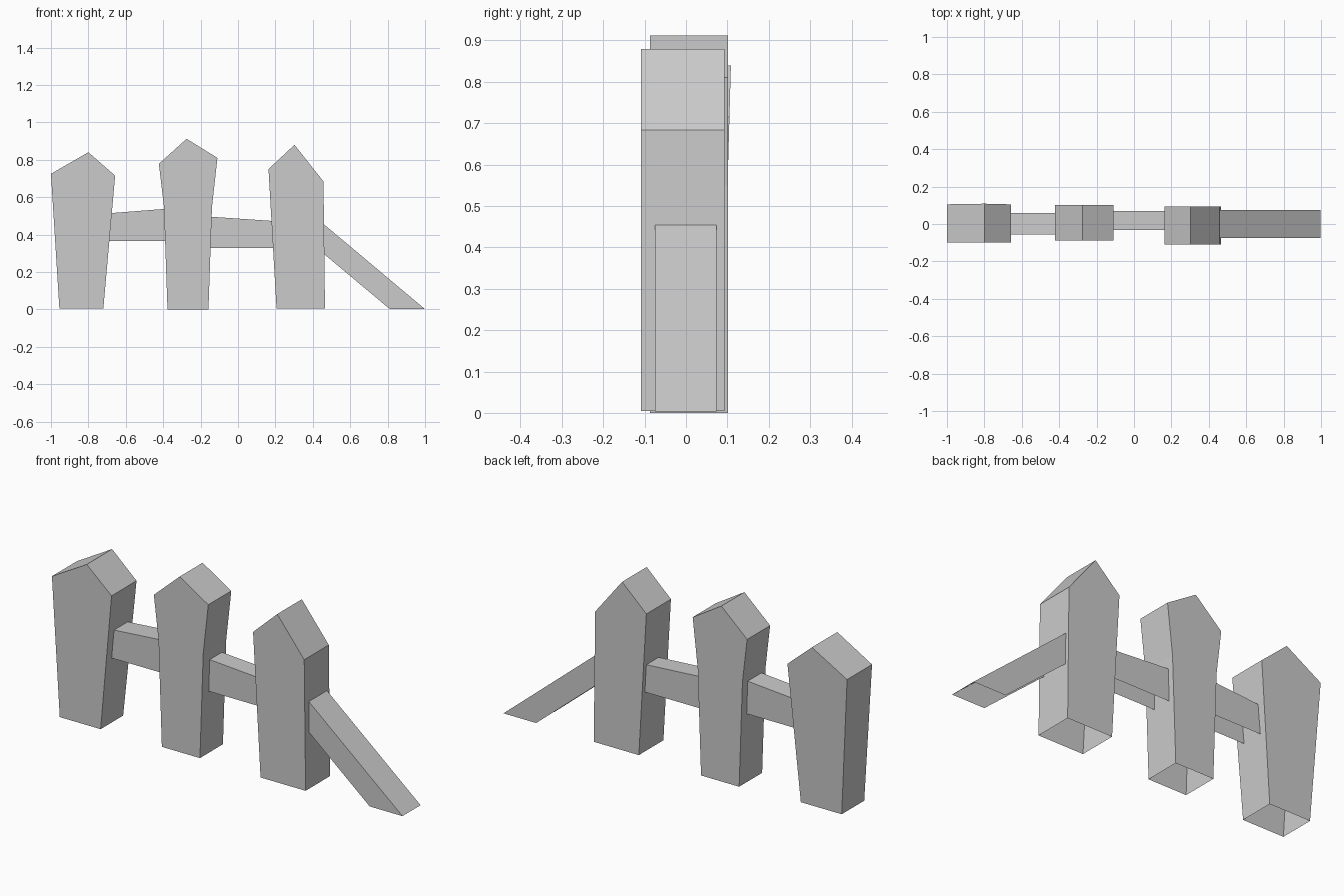
import bpy

cube = bpy.data.objects.get("Cube")
if cube:
    bpy.data.objects.remove(cube, do_unlink=True)

grey = bpy.data.materials.new("plain_grey")
grey.use_nodes = True
colour = (0.6, 0.6, 0.6, 1)
grey.diffuse_color = colour
grey.node_tree.nodes["Principled BSDF"].inputs["Base Color"].default_value = colour


def plank(name, profile, front, back, open_edges, lean=0.0):
    """Extrude an x-z outline (anticlockwise from the front) along y.

    Edges listed in open_edges get no face; lean pushes the back out with height.
    """
    n = len(profile)
    verts = [(x, front, z) for x, z in profile]
    verts += [(x, back + lean * z, z) for x, z in profile]
    faces = [list(range(n)), list(range(2 * n - 1, n - 1, -1))]
    for a in range(n):
        if a not in open_edges:
            b = (a + 1) % n
            faces.append([b, a, a + n, b + n])
    mesh = bpy.data.meshes.new(name)
    mesh.from_pydata(verts, [], faces)
    mesh.materials.append(grey)
    obj = bpy.data.objects.new(name, mesh)
    bpy.context.collection.objects.link(obj)
    return obj


# Pointed pickets, open underneath
plank("right_picket",
      [(-0.955, 0.005), (-0.72, 0.005), (-0.657, 0.715), (-0.80, 0.84), (-1.0, 0.725)],
      -0.10, 0.085, {0}, lean=0.028)
plank("middle_picket",
      [(-0.377, 0), (-0.158, 0), (-0.139, 0.55), (-0.11, 0.81),
       (-0.275, 0.912), (-0.423, 0.778), (-0.396, 0.55)],
      -0.087, 0.102, {0})
plank("left_picket",
      [(0.206, 0.005), (0.465, 0.005), (0.457, 0.684), (0.302, 0.88), (0.163, 0.75)],
      -0.109, 0.093, {0})

# Rails, open underneath and where they meet the pickets
plank("right_rail",
      [(-0.69, 0.366), (-0.387, 0.366), (-0.394, 0.537), (-0.675, 0.515)],
      -0.055, 0.058, {0, 1, 3})
plank("middle_rail",
      [(-0.147, 0.329), (0.19, 0.329), (0.182, 0.473), (-0.142, 0.495)],
      -0.031, 0.07, {0, 1, 3})

# Broken rail slanting down to the ground
plank("fallen_rail",
      [(0.81, 0.003), (0.998, 0.003), (0.459, 0.455), (0.461, 0.295)],
      -0.075, 0.074, {0, 2, 3})
